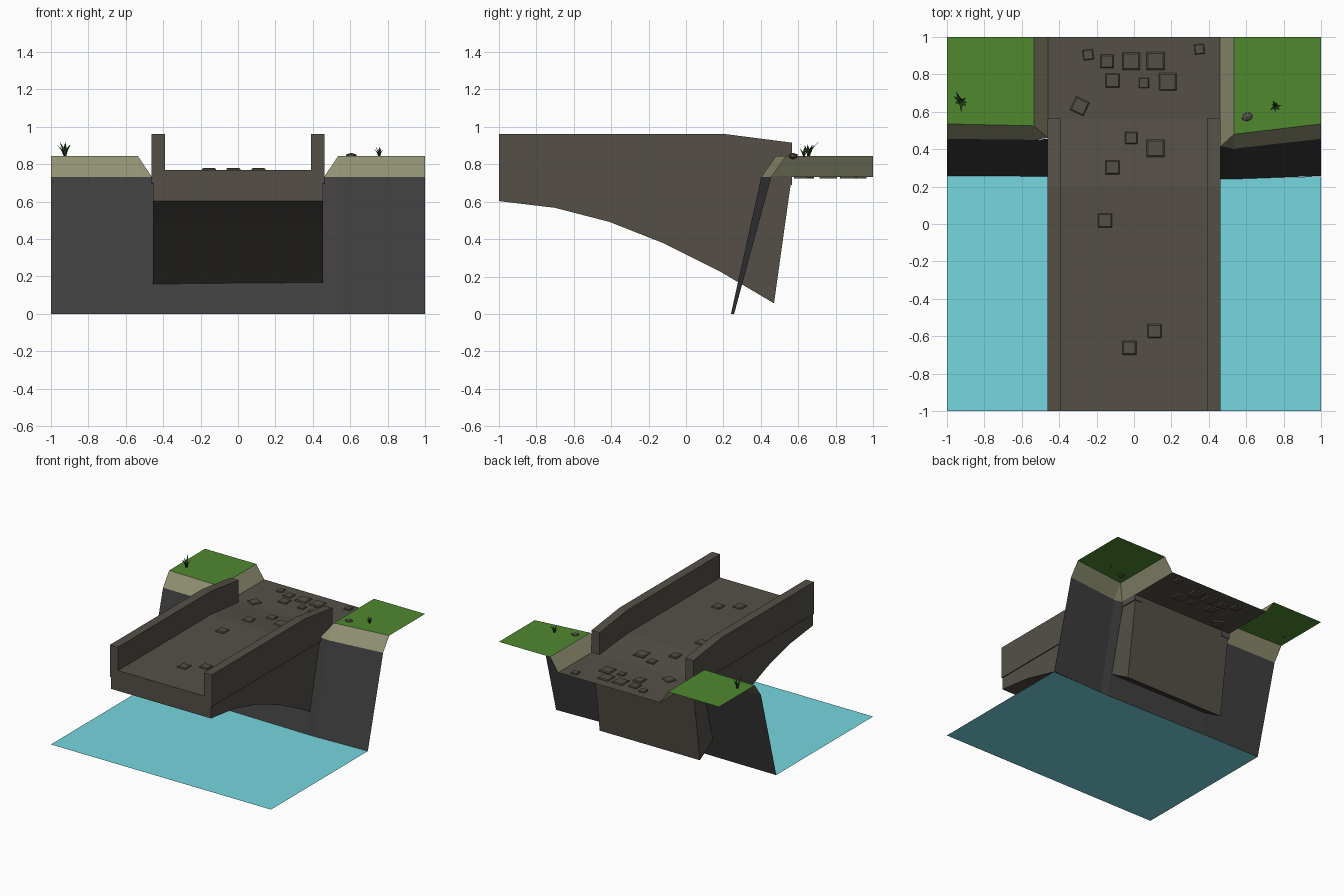
import bpy, math, random
from mathutils import Vector, Matrix

if "Cube" in bpy.data.objects:
    bpy.data.objects.remove(bpy.data.objects["Cube"])

random.seed(4)


def material(name, rgb):
    m = bpy.data.materials.new(name)
    m.diffuse_color = (*rgb, 1)
    m.use_nodes = True
    m.node_tree.nodes["Principled BSDF"].inputs["Base Color"].default_value = m.diffuse_color
    return m


STONE = material("stone", (0.09, 0.08, 0.064))
CLIFF = material("cliff_rock", (0.052, 0.05, 0.05))
BANK = material("dry_bank", (0.29, 0.29, 0.175))
GRASS = material("grass", (0.08, 0.25, 0.028))
WATER = material("water", (0.18, 0.68, 0.75))
BLADE = material("grass_blade", (0.02, 0.06, 0.015))


def mesh(name, verts, faces, mat):
    me = bpy.data.meshes.new(name)
    me.from_pydata([tuple(v) for v in verts], [], faces)
    me.materials.append(mat)
    ob = bpy.data.objects.new(name, me)
    bpy.context.collection.objects.link(ob)
    return ob


def prism(name, profile, x0, x1, mat):
    """Extrude a (y, z) side profile from x0 to x1; profile runs anticlockwise."""
    n = len(profile)
    verts = [(x, y, z) for x in (x0, x1) for y, z in profile]
    faces = [tuple(reversed(range(n))), tuple(range(n, 2 * n))]
    faces += [(i, (i + 1) % n, n + (i + 1) % n, n + i) for i in range(n)]
    return mesh(name, verts, faces, mat)


def strip(name, low, high, mat):
    """Band of quads between two matching point rows."""
    n = len(low)
    return mesh(name, low + high, [(i, i + 1, n + i + 1, n + i) for i in range(n - 1)], mat)


# Bridge body: half arch below, deck on top
arch = [(-1, 0.603), (-0.7, 0.567), (-0.41, 0.492), (-0.12, 0.378), (0.19, 0.222), (0.47, 0.057)]
prism("bridge_body", arch + [(0.565, 0.735), (0.2, 0.77), (-1, 0.77)], -0.455, 0.455, STONE)

# Parapets
rail = [(-1, 0.70), (0.2, 0.70), (0.565, 0.69), (0.565, 0.915), (0.2, 0.962), (-1, 0.962)]
for side, a, b in (("left", -0.463, -0.39), ("right", 0.39, 0.463)):
    prism("parapet_" + side, rail, a, b, STONE)

# Road on the land side, and the water
mesh("road", [(-0.46, 0.53, 0.735), (0.46, 0.53, 0.735), (0.46, 1, 0.735), (-0.46, 1, 0.735)],
     [(0, 1, 2, 3)], STONE)
mesh("water", [(-1, -1, 0), (1, -1, 0), (1, 0.255, 0), (0.46, 0.24, 0), (-0.46, 0.255, 0), (-1, 0.258, 0)],
     [(0, 1, 2, 3, 4, 5)], WATER)

# Leaning cliff across the full width
foot = [(-1, 0.257, 0), (-0.54, 0.255, 0), (-0.46, 0.255, 0), (0.46, 0.24, 0), (0.53, 0.24, 0), (1, 0.257, 0)]
brow = [(-1, 0.455, 0.732), (-0.54, 0.45, 0.732), (-0.46, 0.455, 0.732),
        (0.46, 0.42, 0.732), (0.53, 0.402, 0.732), (1, 0.455, 0.732)]
strip("cliff", foot, brow, CLIFF)

# Grassy terraces with sloping banks round the front and inner sides
for side, s, yc, yl in (("left", -1, 0.525, 0.45), ("right", 1, 0.48, 0.402)):
    low = [Vector((s, 0.455, 0.732)), Vector((s * 0.535, yl, 0.732)),
           Vector((s * 0.46, yl + 0.01, 0.732)), Vector((s * 0.46, yc + 0.03, 0.732)), Vector((s * 0.46, 1, 0.732))]
    top = [Vector((s, 0.535, 0.843)), Vector((s * 0.535, yc, 0.843)), Vector((s * 0.535, 1, 0.843))]
    faces = [(0, 1, 6, 5), (1, 2, 6), (2, 3, 6), (3, 4, 7, 6)]
    if s > 0:
        faces = [tuple(reversed(f)) for f in faces]
    mesh("bank_" + side, low + top, faces, BANK)
    quad = top + [Vector((s, 1, 0.843))]
    mesh("grass_" + side, quad, [(0, 1, 2, 3) if s < 0 else (3, 2, 1, 0)], GRASS)

# Paving stones: tapered blocks barely standing out of the deck
stones = [(-0.245, 0.905, 0.055, 8), (-0.145, 0.87, 0.07, 0), (-0.015, 0.87, 0.095, 0),
          (0.115, 0.872, 0.095, 0), (0.35, 0.935, 0.053, 5), (-0.115, 0.767, 0.075, 0),
          (0.053, 0.754, 0.055, 0), (0.18, 0.76, 0.095, 0), (-0.29, 0.63, 0.08, -25),
          (-0.015, 0.46, 0.065, 0), (0.115, 0.405, 0.095, 0), (-0.115, 0.303, 0.075, 0),
          (-0.155, 0.018, 0.075, 0), (-0.025, -0.662, 0.075, 0), (0.11, -0.573, 0.075, 0)]
for i, (x, y, w, deg) in enumerate(stones):
    z = 0.77 if y < 0.2 else max(0.735, 0.77 - (y - 0.2) * 0.096)
    pts = []
    for half, h in ((w / 2, -0.012), (w / 2, 0.004), (w * 0.42, 0.010)):
        pts += [Vector((a * half, b * half, h)) for a, b in ((-1, -1), (1, -1), (1, 1), (-1, 1))]
    turn = Matrix.Translation((x, y, z)) @ Matrix.Rotation(math.radians(deg), 4, 'Z')
    faces = [(3, 2, 1, 0), (8, 9, 10, 11)]
    faces += [(r + k, r + (k + 1) % 4, r + 4 + (k + 1) % 4, r + 4 + k) for r in (0, 4) for k in range(4)]
    mesh(f"paving_stone_{i}", [turn @ p for p in pts], faces, STONE)


# Grass tufts: bent pointed blades in a ring
def tuft(name, x, y, size, count):
    verts, faces = [], []
    for k in range(count):
        a = 2 * math.pi * k / count + random.uniform(-0.3, 0.3)
        out, across = Vector((math.cos(a), math.sin(a), 0)), Vector((-math.sin(a), math.cos(a), 0))
        lean, h = random.uniform(0.35, 0.75) * size, random.uniform(0.6, 1.0) * size
        base, up = Vector((x, y, 0.838)), Vector((0, 0, 1))
        mid = base + out * lean * 0.4 + up * h * 0.6
        w = across * size * 0.08
        n = len(verts)
        verts += [base - w, base + w, mid + w, mid - w, base + out * lean + up * h]
        faces += [(n, n + 1, n + 2, n + 3), (n + 3, n + 2, n + 4)]
    mesh(name, verts, faces, BLADE)


tuft("tuft_left", -0.925, 0.655, 0.09, 7)
tuft("tuft_right", 0.755, 0.63, 0.06, 7)

# Small rock on the right terrace
bpy.ops.mesh.primitive_ico_sphere_add(subdivisions=1, radius=1, location=(0.605, 0.573, 0.843))
rock = bpy.context.object
rock.name = "rock"
rock.scale = (0.035, 0.026, 0.018)
rock.rotation_euler.z = 0.4
rock.data.materials.append(STONE)
